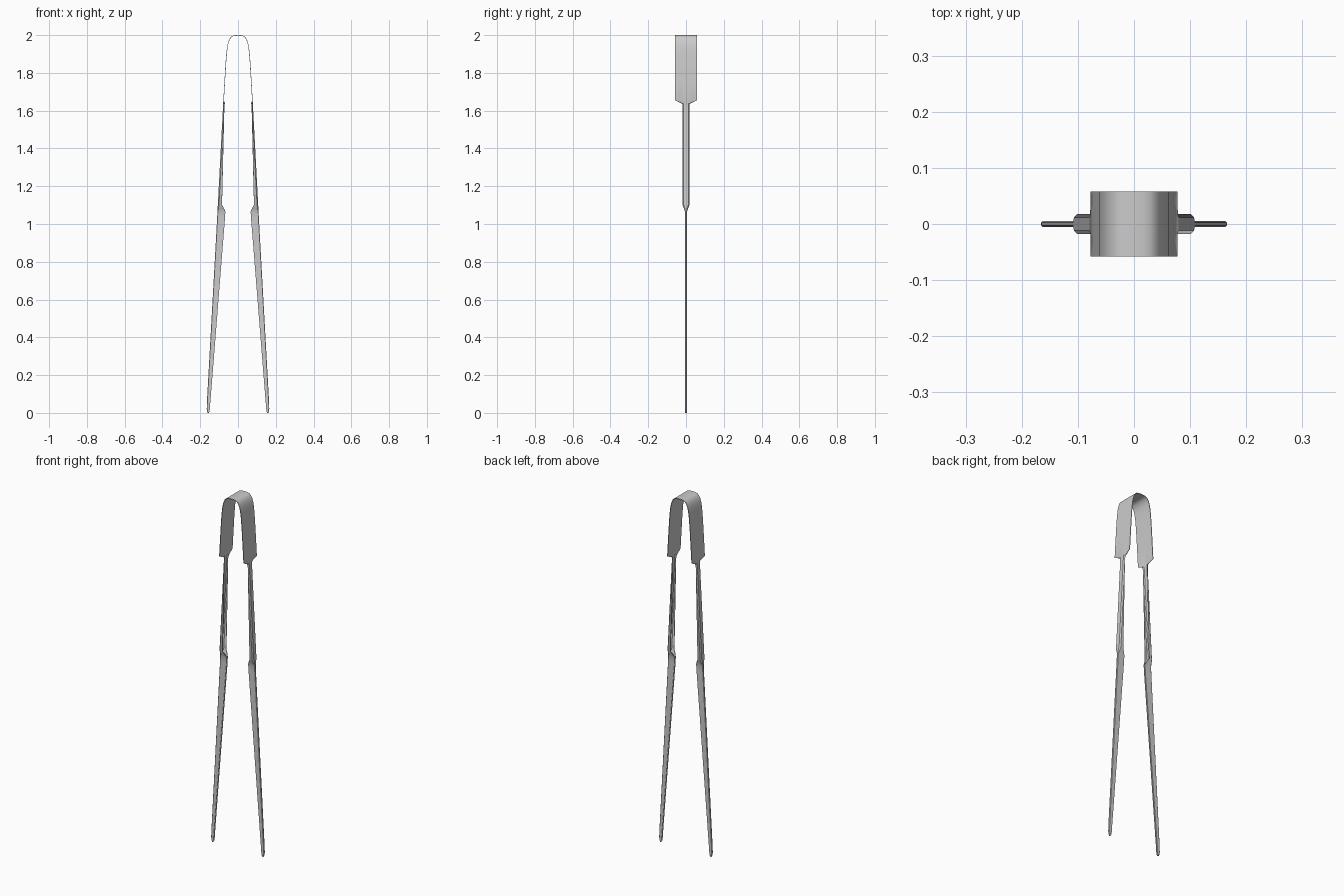
import bpy, bmesh

if "Cube" in bpy.data.objects:
    bpy.data.objects.remove(bpy.data.objects["Cube"])


def flat(w, x, z):
    """Flat strip section of half width w."""
    return [(x, w * k, z) for k in (1, 0.6, 0.3, -0.3, -0.6, -1)]


def channel(h, xin, xout, z):
    """U-shaped section: outer web with two flanges pointing inward."""
    c = min(h * 0.45, 0.006)
    return [(xin, h, z), (xout - c, h, z), (xout, h - c, z),
            (xout, c - h, z), (xout - c, -h, z), (xin, -h, z)]


# spring bow: wide thin strip from the top centre down one side
bow = [(0, 2.0), (0.018, 1.999), (0.03, 1.996), (0.039, 1.989), (0.047, 1.977),
       (0.053, 1.96), (0.058, 1.935), (0.062, 1.9), (0.066, 1.85),
       (0.072, 1.75), (0.0775, 1.655)]
sections = [flat(0.058, x, z) for x, z in bow]

# channel handle, pinched into a folded blade: half width, inner x, outer x, z
arm = [(0.02, 0.0725, 0.0785, 1.638), (0.018, 0.0735, 0.0795, 1.62),
       (0.018, 0.0845, 0.107, 1.10), (0.011, 0.074, 0.108, 1.082),
       (0.005, 0.067, 0.109, 1.065), (0.005, 0.069, 0.1105, 1.03),
       (0.005, 0.147, 0.165, 0.05), (0.005, 0.149, 0.1655, 0.022),
       (0.005, 0.151, 0.163, 0.008), (0.005, 0.154, 0.160, 0.0)]
sections += [channel(*a) for a in arm]

# loft the sections into one sheet
bm = bmesh.new()
rows = [[bm.verts.new(p) for p in s] for s in sections]
for a, b in zip(rows, rows[1:]):
    for j in range(5):
        bm.faces.new((a[j], a[j + 1], b[j + 1], b[j]))
mesh = bpy.data.meshes.new("tongs_sheet")
bm.to_mesh(mesh)
bm.free()
tongs = bpy.data.objects.new("tongs_sheet", mesh)
bpy.context.collection.objects.link(tongs)

# second arm and sheet thickness
mirror = tongs.modifiers.new("second_arm", 'MIRROR')
mirror.use_clip = True
solid = tongs.modifiers.new("sheet_thickness", 'SOLIDIFY')
solid.thickness = 0.003
solid.offset = -1

bpy.context.view_layer.objects.active = tongs
tongs.select_set(True)
bpy.ops.object.modifier_apply(modifier="second_arm")
bpy.ops.object.modifier_apply(modifier="sheet_thickness")
bpy.ops.object.shade_smooth_by_angle(angle=0.5)
